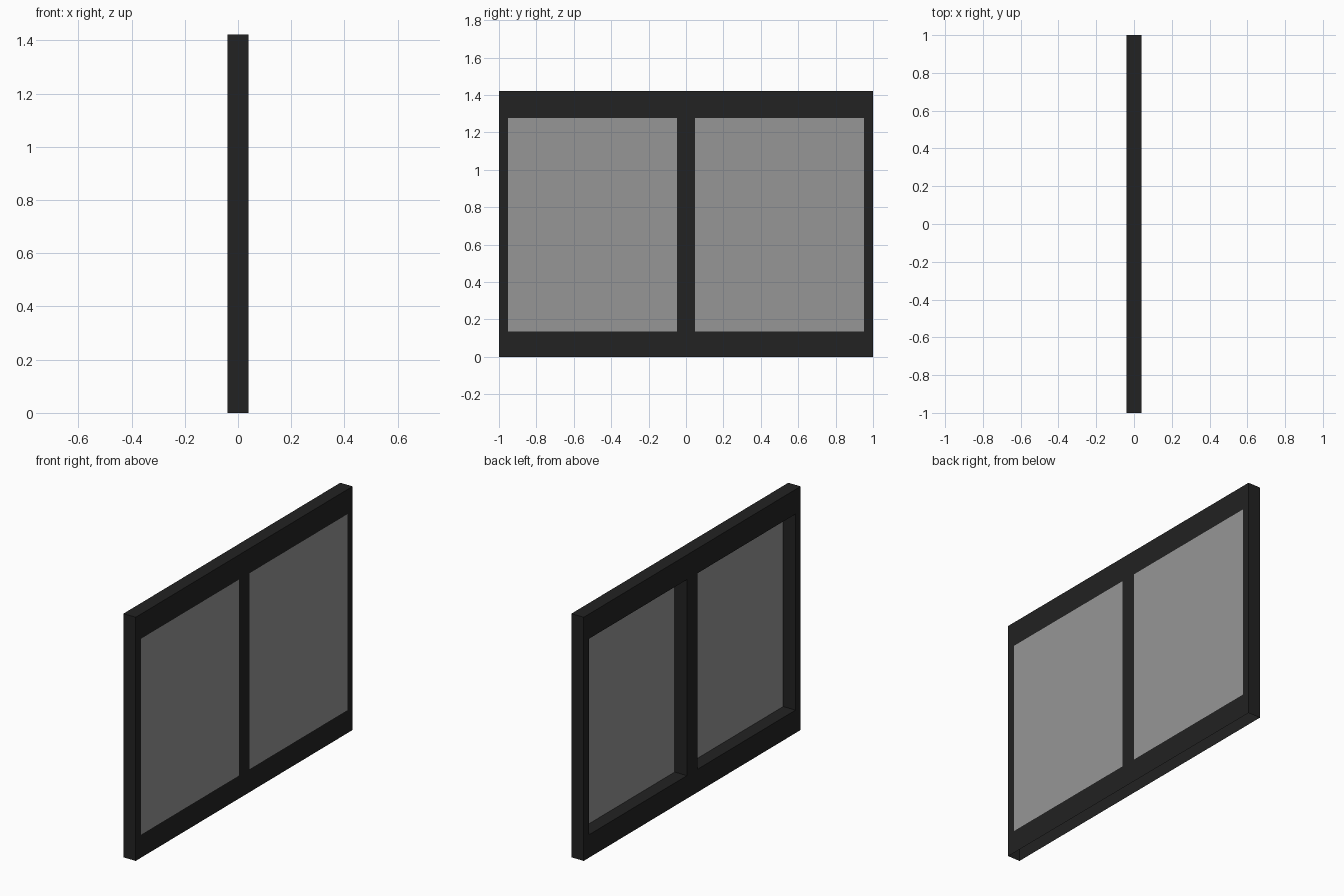
import bpy, bmesh

if "Cube" in bpy.data.objects:
    bpy.data.objects.remove(bpy.data.objects["Cube"])

T = 0.0395                                   # half thickness
YS = [-1.0, -0.953, -0.048, 0.048, 0.953, 1.0]
ZS = [0.0, 0.134, 1.278, 1.422]
OPENINGS = {(1, 1), (3, 1)}                  # grid cells left open for glass


def material(name, grey):
    m = bpy.data.materials.new(name)
    m.diffuse_color = (grey, grey, grey, 1)
    m.use_nodes = True
    m.node_tree.nodes["Principled BSDF"].inputs["Base Color"].default_value = m.diffuse_color
    return m


def finish(bm, name, mat):
    me = bpy.data.meshes.new(name)
    bm.to_mesh(me)
    bm.free()
    me.materials.append(mat)
    ob = bpy.data.objects.new(name, me)
    bpy.context.collection.objects.link(ob)
    return ob


def quad(bm, *pts):
    bm.faces.new([bm.verts.new(p) for p in pts])


def solid(i, j):
    return 0 <= i < len(YS) - 1 and 0 <= j < len(ZS) - 1 and (i, j) not in OPENINGS


dark = material("dark frame", 0.016)
grey = material("grey glass", 0.305)

# Frame: hollow shell with two openings, open along its underside
bm = bmesh.new()
for i in range(len(YS) - 1):
    for j in range(len(ZS) - 1):
        if not solid(i, j):
            continue
        a, b, c, d = YS[i], YS[i + 1], ZS[j], ZS[j + 1]
        quad(bm, (T, a, c), (T, b, c), (T, b, d), (T, a, d))
        quad(bm, (-T, b, c), (-T, a, c), (-T, a, d), (-T, b, d))
        if not solid(i - 1, j):
            quad(bm, (-T, a, c), (T, a, c), (T, a, d), (-T, a, d))
        if not solid(i + 1, j):
            quad(bm, (T, b, c), (-T, b, c), (-T, b, d), (T, b, d))
        if not solid(i, j + 1):
            quad(bm, (T, a, d), (T, b, d), (-T, b, d), (-T, a, d))
        if j > 0 and not solid(i, j - 1):
            quad(bm, (-T, a, c), (-T, b, c), (T, b, c), (T, a, c))
bmesh.ops.remove_doubles(bm, verts=bm.verts, dist=1e-5)
finish(bm, "window_frame", dark)

# Glass panes: single sheets flush with the +x side
for n, (i, j) in enumerate(sorted(OPENINGS)):
    bm = bmesh.new()
    a, b, c, d = YS[i], YS[i + 1], ZS[j], ZS[j + 1]
    quad(bm, (T, a, c), (T, b, c), (T, b, d), (T, a, d))
    finish(bm, f"glass_pane_{n + 1}", grey)
